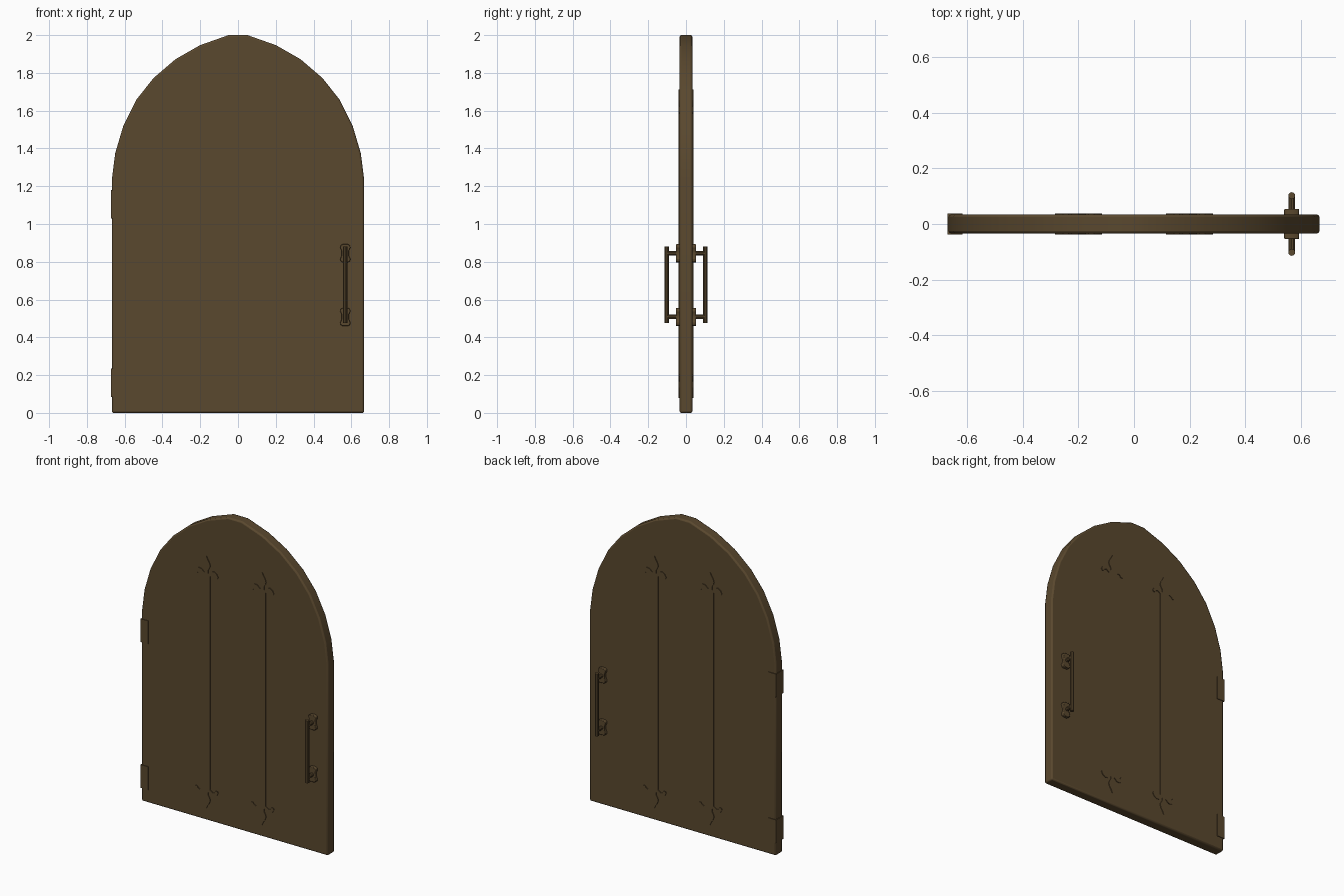
import bpy, bmesh, math
from mathutils import Vector

if "Cube" in bpy.data.objects:
    bpy.data.objects.remove(bpy.data.objects["Cube"])

wood = bpy.data.materials.new("dark_brown")
wood.diffuse_color = (0.102, 0.0648, 0.0273, 1)
wood.use_nodes = True
wood.node_tree.nodes["Principled BSDF"].inputs["Base Color"].default_value = wood.diffuse_color


def finish(bm, name, bevel=0.0, segments=2):
    bmesh.ops.recalc_face_normals(bm, faces=bm.faces)
    me = bpy.data.meshes.new(name)
    bm.to_mesh(me)
    bm.free()
    ob = bpy.data.objects.new(name, me)
    bpy.context.collection.objects.link(ob)
    me.materials.append(wood)
    if bevel:
        m = ob.modifiers.new("bevel", 'BEVEL')
        m.width, m.segments = bevel, segments
        m.limit_method, m.angle_limit = 'ANGLE', math.radians(40)
    bpy.ops.object.select_all(action='DESELECT')
    ob.select_set(True)
    bpy.context.view_layer.objects.active = ob
    bpy.ops.object.shade_smooth_by_angle(angle=math.radians(30))
    return ob


def plate(name, pts, y0, y1, bevel=0.0):
    """Extrude an (x, z) outline from y0 to y1."""
    bm = bmesh.new()
    f = bm.faces.new([bm.verts.new((x, y0, z)) for x, z in pts])
    ext = bmesh.ops.extrude_face_region(bm, geom=[f])
    for v in ext["geom"]:
        if isinstance(v, bmesh.types.BMVert):
            v.co.y = y1
    return finish(bm, name, bevel)


def rect(x0, x1, z0, z1):
    return [(x0, z0), (x1, z0), (x1, z1), (x0, z1)]


def rod(name, a, b, r, sides=10):
    a, b = Vector(a), Vector(b)
    bm = bmesh.new()
    bmesh.ops.create_cone(bm, cap_ends=True, segments=sides, radius1=r, radius2=r,
                          depth=(b - a).length)
    rot = (b - a).to_track_quat('Z', 'Y')
    for v in bm.verts:
        v.co = rot @ v.co + (a + b) / 2
    return finish(bm, name)


# arched door slab
W = 0.668
arch = [(W, 0), (W, 1.235), (0.65, 1.375), (0.607, 1.52), (0.538, 1.658),
        (0.447, 1.773), (0.33, 1.873), (0.2, 1.947), (0.05, 2.0)]
plate("door_slab", arch + [(-x, z) for x, z in reversed(arch)], -0.034, 0.034, 0.009)

# half outlines of the strap finial: central bud and one curled leaf
bud = [(0.012, 0.0), (0.012, 0.022), (0.024, 0.042), (0.027, 0.056), (0.02, 0.076),
       (0.008, 0.094), (0.0, 0.112)]
leaf = [(0.0, 0.0), (0.018, 0.006), (0.036, 0.022), (0.056, 0.024), (0.074, 0.012),
        (0.084, -0.006), (0.078, -0.017), (0.066, -0.016), (0.06, -0.005),
        (0.046, 0.001), (0.034, -0.008), (0.02, -0.018), (0.0, -0.018)]

for side, s in (("front", -1), ("back", 1)):
    y0, y1 = s * 0.03, s * 0.0385
    for cx in (-0.2, 0.2):
        # long iron strap with a finial at each end
        plate(f"strap_{side}", rect(cx - 0.025, cx + 0.025, 0.2, 1.59), y0, y1)
        for base, up in ((1.6, 1), (0.19, -1)):
            full = bud + [(-x, z) for x, z in reversed(bud[:-1])]
            plate(f"finial_bud_{side}", [(cx + x, base + up * z) for x, z in full], y0, y1)
            for m in (-1, 1):
                plate(f"finial_leaf_{side}",
                      [(cx + m * x, base + up * z) for x, z in leaf], y0, y1)

    # pull handle: bar, posts and shaped mounting plates
    hx = 0.568
    rod(f"handle_bar_{side}", (hx, s * 0.102, 0.475), (hx, s * 0.102, 0.88), 0.0125)
    for z in (0.508, 0.845):
        rod(f"handle_post_{side}", (hx, s * 0.03, z), (hx, s * 0.102, z), 0.012)
        half = [(0.014, -0.048), (0.025, -0.042), (0.027, -0.03), (0.019, -0.012),
                (0.019, 0.012), (0.027, 0.03), (0.025, 0.042), (0.014, 0.048)]
        outline = half + [(-x, q) for x, q in reversed(half)]
        plate(f"handle_plate_{side}", [(hx + x, z + q) for x, q in outline],
              s * 0.03, s * 0.054, 0.003)

# hinge clasps wrapped round the left edge
for z in (0.085, 1.03):
    plate("hinge_clasp", rect(-0.672, -0.617, z, z + 0.15), -0.0385, 0.0385)
